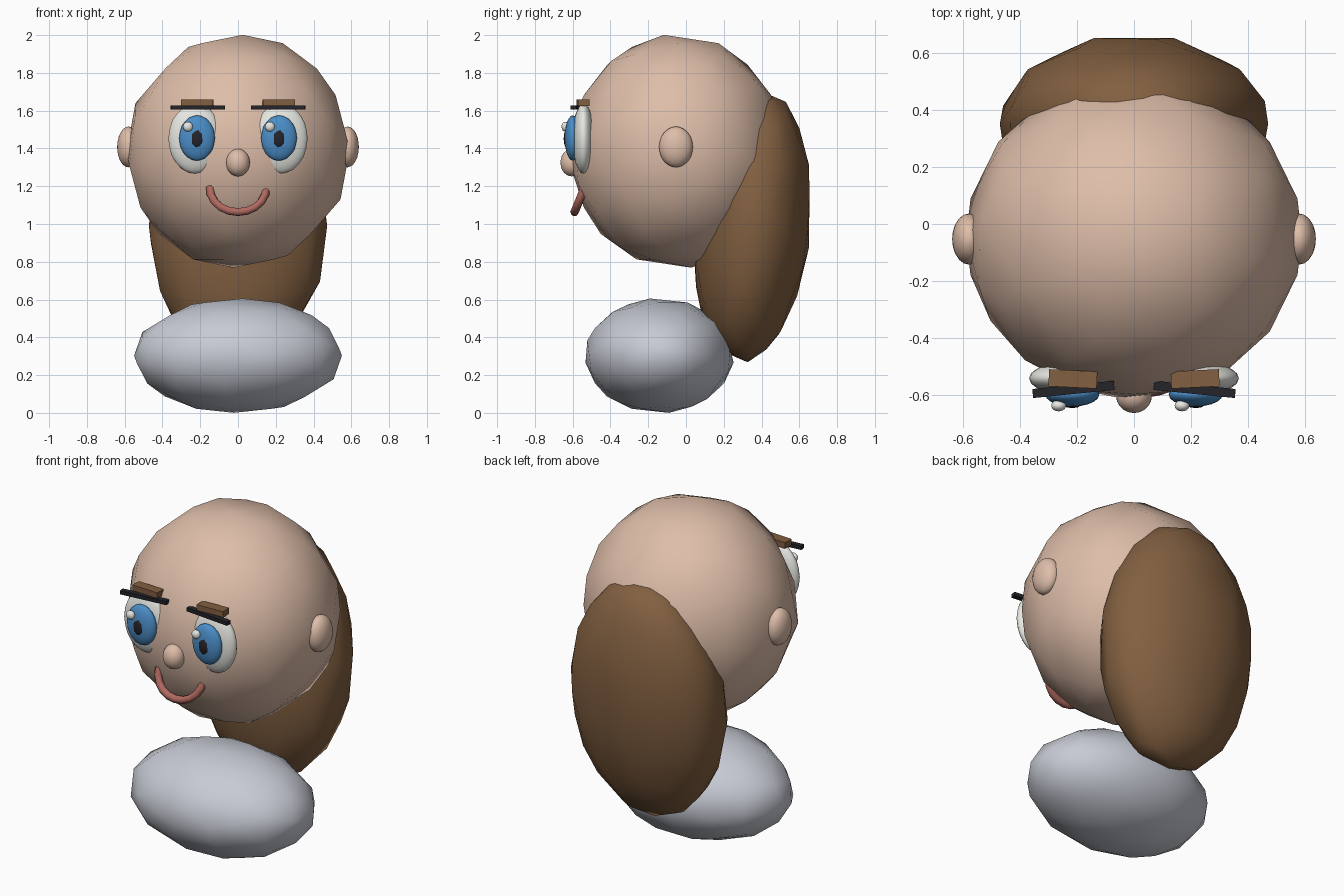
import bpy, math
from mathutils import Vector

if "Cube" in bpy.data.objects:
    bpy.data.objects.remove(bpy.data.objects["Cube"])


def material(name, color):
    m = bpy.data.materials.new(name)
    m.diffuse_color = (*color, 1)
    m.use_nodes = True
    m.node_tree.nodes["Principled BSDF"].inputs["Base Color"].default_value = m.diffuse_color
    return m


SKIN = material("skin", (0.73, 0.51, 0.395))
BROWN = material("hair brown", (0.223, 0.116, 0.052))
GREY = material("shirt grey", (0.57, 0.595, 0.66))
WHITE = material("eye white", (0.80, 0.80, 0.76))
BLUE = material("iris blue", (0.07, 0.27, 0.58))
BLACK = material("near black", (0.017, 0.017, 0.023))
RED = material("lip red", (0.43, 0.14, 0.115))


def ellipsoid(name, loc, radii, mat, rot=(0, 0, 0), keep=1.0, level=3):
    """Smooth faceted ball; keep < 1 thins out its mesh."""
    bpy.ops.mesh.primitive_ico_sphere_add(subdivisions=level, radius=1, location=loc, rotation=rot)
    ob = bpy.context.object
    ob.name = name
    ob.scale = radii
    ob.data.materials.append(mat)
    bpy.ops.object.shade_smooth()
    if keep < 1:
        mod = ob.modifiers.new("thin out", 'DECIMATE')
        mod.ratio = keep
    return ob


def box(name, loc, size, mat, turn):
    bpy.ops.mesh.primitive_cube_add(size=1, location=loc, rotation=(0, 0, turn))
    ob = bpy.context.object
    ob.name = name
    ob.scale = size
    ob.data.materials.append(mat)
    return ob


# Large rounded masses
ellipsoid("head", (0, -0.045, 1.385), (0.59, 0.568, 0.617), SKIN, keep=0.55)
ellipsoid("body", (0, -0.14, 0.303), (0.55, 0.392, 0.303), GREY, keep=0.55)
ellipsoid("hair", (0, 0.352, 0.99), (0.472, 0.308, 0.722), BROWN, rot=(-0.09, 0, 0), keep=0.55)

# Nose
ellipsoid("nose", (0, -0.605, 1.325), (0.063, 0.06, 0.073), SKIN)

# Paired features
for side, s in (("left", -1), ("right", 1)):
    ellipsoid(side + "_ear", (s * 0.58, -0.053, 1.408), (0.06, 0.09, 0.108), SKIN)
    ellipsoid(side + "_eye", (s * 0.226, -0.543, 1.452), (0.143, 0.058, 0.185), WHITE)
    ellipsoid(side + "_iris", (s * 0.217, -0.600, 1.455), (0.095, 0.042, 0.12), BLUE)
    ellipsoid(side + "_pupil", (s * 0.217, -0.630, 1.452), (0.036, 0.018, 0.053), BLACK, level=2)
    # Glints sit on the same side of both eyes
    ellipsoid(side + "_glint", (s * 0.217 - 0.048, -0.639, 1.515), (0.026, 0.02, 0.026), WHITE)
    box(side + "_brow", (s * 0.215, -0.545, 1.642), (0.17, 0.06, 0.036), BROWN, s * 0.05)
    box(side + "_lash", (s * 0.213, -0.582, 1.616), (0.288, 0.032, 0.022), BLACK, s * -0.1)

# Smiling mouth: tube along a tilted half ellipse
curve = bpy.data.curves.new("mouth", 'CURVE')
curve.dimensions = '3D'
curve.bevel_depth = 0.023
curve.bevel_resolution = 1
curve.use_fill_caps = True
spline = curve.splines.new('POLY')
COUNT = 11
spline.points.add(COUNT - 1)
for i, p in enumerate(spline.points):
    a = math.radians(-5 + 190 * i / (COUNT - 1))
    p.co = (0.148 * math.cos(a), -0.54 - 0.05 * math.sin(a), 1.185 - 0.122 * math.sin(a), 1)
spline.use_smooth = True
mouth = bpy.data.objects.new("mouth", curve)
bpy.context.collection.objects.link(mouth)
curve.materials.append(RED)
